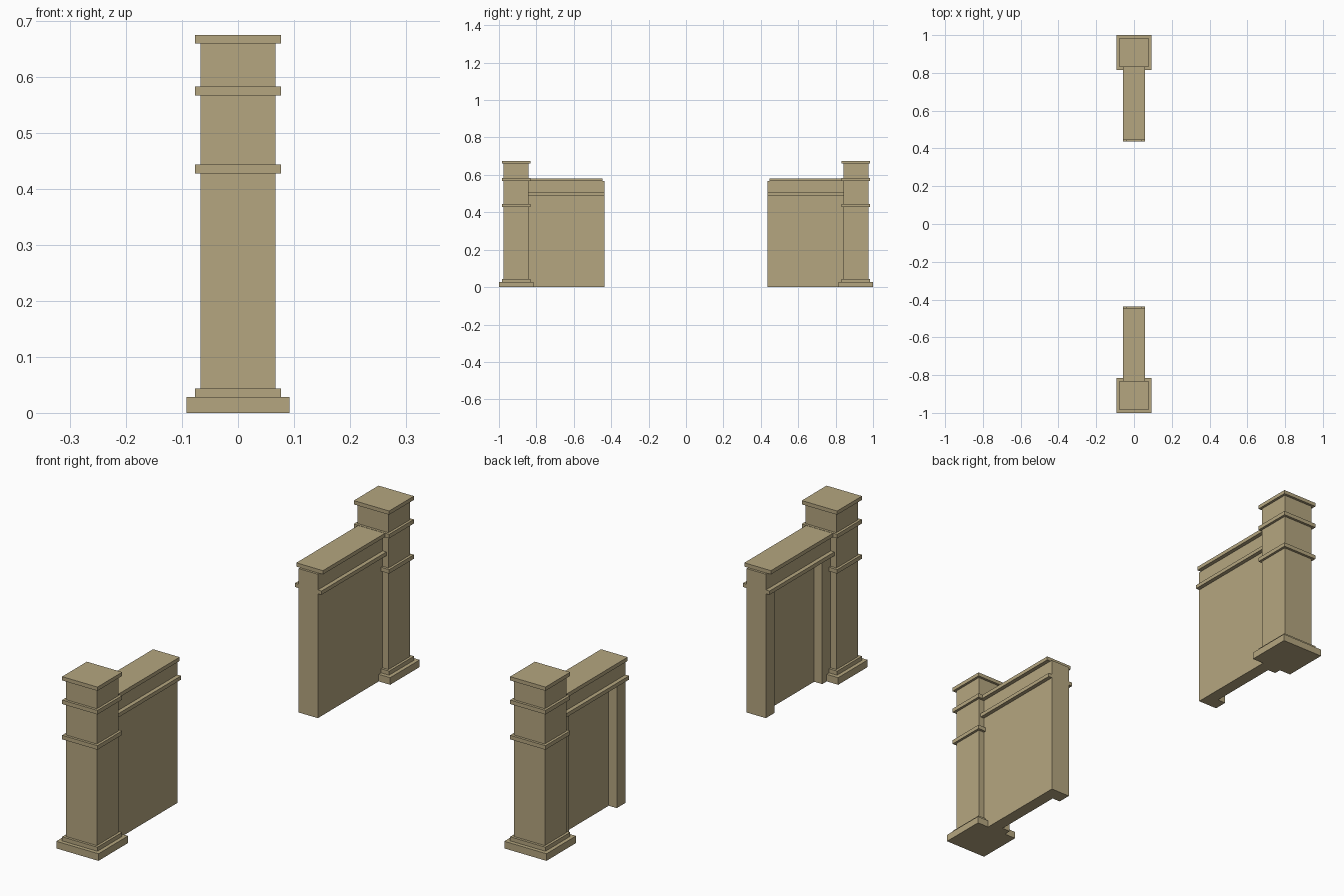
import bpy, bmesh

if "Cube" in bpy.data.objects:
    bpy.data.objects.remove(bpy.data.objects["Cube"])

# Single sandstone colour
stone = bpy.data.materials.new("sandstone")
stone.diffuse_color = (0.46, 0.38, 0.215, 1)
stone.use_nodes = True
stone.node_tree.nodes["Principled BSDF"].inputs["Base Color"].default_value = stone.diffuse_color


def finish(name, bm):
    bmesh.ops.recalc_face_normals(bm, faces=bm.faces[:])
    me = bpy.data.meshes.new(name)
    bm.to_mesh(me)
    bm.free()
    me.materials.append(stone)
    ob = bpy.data.objects.new(name, me)
    bpy.context.collection.objects.link(ob)
    return ob


def prism(name, outline, z0, z1):
    """Extrude a flat outline from z0 to z1."""
    bm = bmesh.new()
    face = bm.faces.new([bm.verts.new((x, y, z0)) for x, y in outline])
    ext = bmesh.ops.extrude_face_region(bm, geom=[face])["geom"]
    for v in ext:
        if isinstance(v, bmesh.types.BMVert):
            v.co.z = z1
    return finish(name, bm)


def slab(name, half_x, y0, y1, z0, z1):
    return prism(name, [(-half_x, y0), (half_x, y0), (half_x, y1), (-half_x, y1)], z0, z1)


def square_pillar(name, cy, profile):
    """Stack square rings (half width, height) into one closed solid."""
    bm = bmesh.new()
    rings = []
    for h, z in profile:
        rings.append([bm.verts.new((sx * h, cy + sy * h, z))
                      for sx, sy in ((-1, -1), (1, -1), (1, 1), (-1, 1))])
    for a, b in zip(rings, rings[1:]):
        for i in range(4):
            j = (i + 1) % 4
            bm.faces.new((a[i], a[j], b[j], b[i]))
    bm.faces.new(rings[0])
    bm.faces.new(rings[-1])
    return finish(name, bm)


# Pillar silhouette: plinth, shaft, two bands, cap
SHAFT, BAND, BASE = 0.067, 0.077, 0.092
profile = [(BASE, 0), (BASE, 0.028), (BAND, 0.028), (BAND, 0.044), (SHAFT, 0.044)]
for z0, z1 in ((0.428, 0.444), (0.567, 0.583), (0.660, 0.675)):
    profile += [(SHAFT, z0), (BAND, z0), (BAND, z1), (SHAFT, z1)]
profile[-1:] = []  # cap top closes flat

WALL, LEDGE = 0.042, 0.058
Y0, Y1 = 0.437, 0.842       # wall end and pillar face
POST, BACK = 0.054, 0.007   # post width, depth line of the recess

for side, s in (("back", 1), ("front", -1)):
    square_pillar(side + "_pillar", s * 0.908, profile)

    # Wall with posts either side of a recess on the -x face
    outline = [(WALL, Y0), (WALL, Y1), (-WALL, Y1), (-WALL, Y1 - POST),
               (-BACK, Y1 - POST), (-BACK, Y0 + POST), (-WALL, Y0 + POST), (-WALL, Y0)]
    prism(side + "_wall", [(x, s * y) for x, y in outline], 0, 0.490)

    # Frieze, moulding and coping above the recess
    slab(side + "_frieze", WALL, s * Y0, s * Y1, 0.490, 0.567)
    slab(side + "_moulding", LEDGE, s * Y0, s * Y1, 0.490, 0.505)
    slab(side + "_coping", LEDGE, s * (Y0 + 0.009), s * Y1, 0.567, 0.582)
